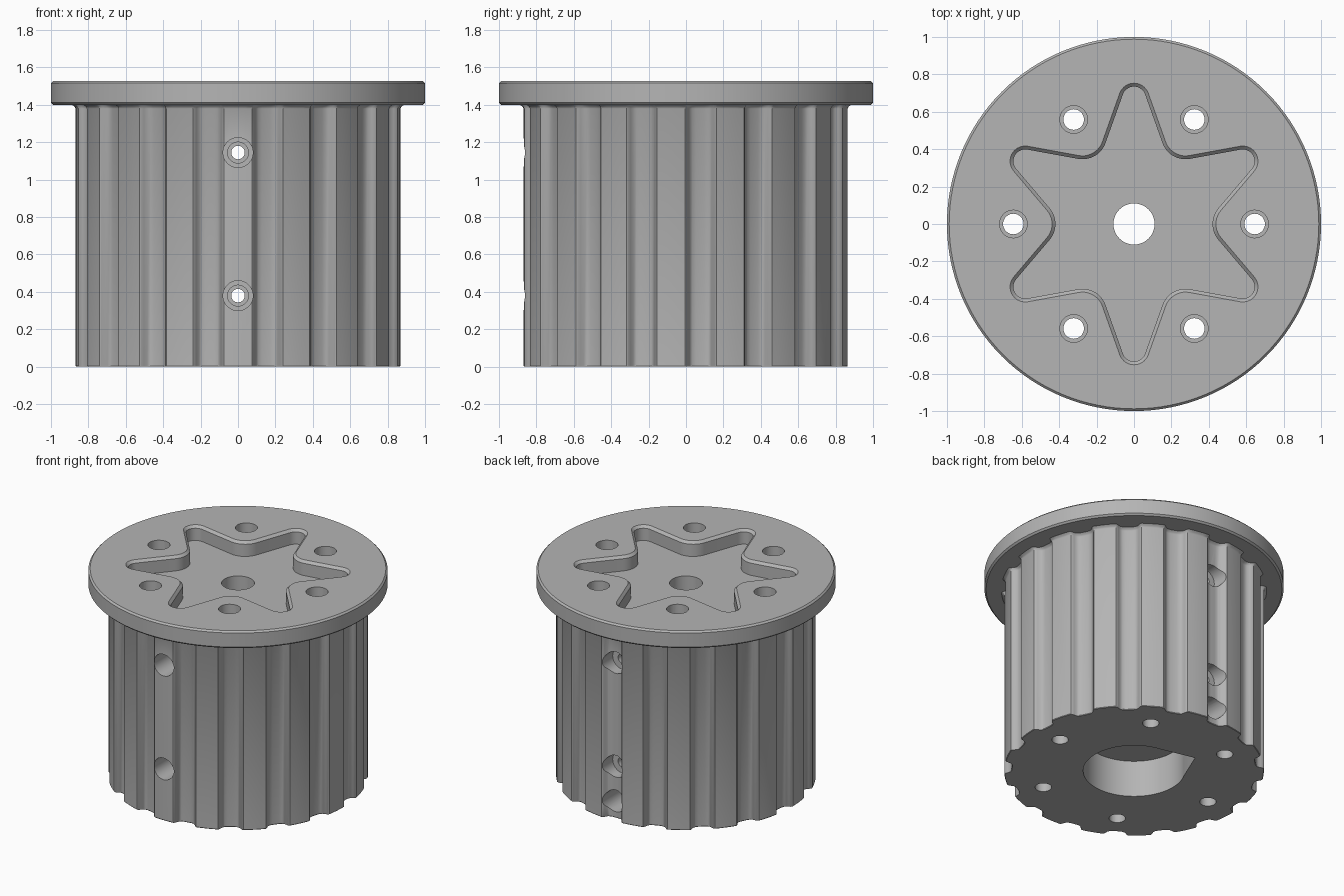
import bpy, bmesh
from math import sin, cos, pi, radians

cube = bpy.data.objects.get("Cube")
if cube:
    bpy.data.objects.remove(cube)

grey = bpy.data.materials.new("plain grey")
grey.use_nodes = True
COLOUR = (0.46, 0.46, 0.46, 1)
grey.diffuse_color = COLOUR
grey.node_tree.nodes["Principled BSDF"].inputs["Base Color"].default_value = COLOUR


def loft(name, rings):
    """Closed solid through rings of (x, y, z) points with equal counts."""
    bm = bmesh.new()
    loops = [[bm.verts.new(p) for p in ring] for ring in rings]
    n = len(loops[0])
    for a, b in zip(loops, loops[1:]):
        for i in range(n):
            j = (i + 1) % n
            bm.faces.new((a[i], a[j], b[j], b[i]))
    bm.faces.new(loops[0][::-1])
    bm.faces.new(loops[-1])
    bmesh.ops.recalc_face_normals(bm, faces=bm.faces)
    mesh = bpy.data.meshes.new(name)
    bm.to_mesh(mesh)
    bm.free()
    mesh.materials.append(grey)
    obj = bpy.data.objects.new(name, mesh)
    bpy.context.collection.objects.link(obj)
    return obj


def circle(r, n):
    return [(r * cos(2 * pi * i / n), r * sin(2 * pi * i / n)) for i in range(n)]


def lift(points, z, scale=1):
    return [(x * scale, y * scale, z) for x, y in points]


def combine(target, tool, operation):
    mod = target.modifiers.new("combine", "BOOLEAN")
    mod.object, mod.operation, mod.solver = tool, operation, "EXACT"
    bpy.context.view_layer.objects.active = target
    bpy.ops.object.modifier_apply(modifier=mod.name)
    bpy.data.objects.remove(tool)


def drill_z(x, y, r, z0, z1, n=32):
    pts = [(x + a, y + b) for a, b in circle(r, n)]
    combine(pulley, loft("cutter", [lift(pts, z0), lift(pts, z1)]), "DIFFERENCE")


def drill_y(z, r, y0, y1):
    rings = [[(a, y, z + b) for a, b in circle(r, 32)] for y in (y0, y1)]
    combine(pulley, loft("cutter", rings), "DIFFERENCE")


# Toothed barrel, flaring slightly where it meets the flange
TEETH, R = 17, 0.868
half = [(0, R), (2.5, R), (5, R), (5.5, R - 0.006), (6, R - 0.02),
        (6.6, R - 0.036), (7.6, R - 0.046), (9, R - 0.05)]
tooth = [(-a, r) for a, r in half[:0:-1]] + half
outline = []
for t in range(TEETH):
    for a, r in tooth:
        ang = radians(a - 90 + 360 * t / TEETH)
        outline.append((r * cos(ang), r * sin(ang)))
pulley = loft("pulley", [lift(outline, 0, 0.996), lift(outline, 0.004),
                         lift(outline, 1.38), lift(outline, 1.39, 1.006),
                         lift(outline, 1.4, 1.022), lift(outline, 1.45, 1.022)])

# Flange disc with chamfered rims
disc = circle(1, 128)
flange = loft("flange", [lift(disc, 1.4, 0.988), lift(disc, 1.412),
                         lift(disc, 1.516), lift(disc, 1.528, 0.988)])
combine(pulley, flange, "UNION")


# Star pocket with a chamfered edge
def star(grow):
    pts = []

    def arc(dist, turn, r, a0, a1, steps=10):
        for i in range(steps + 1):
            a = radians(a0 + (a1 - a0) * i / steps + turn)
            c = radians(turn + 90)
            pts.append((dist * cos(c) + r * cos(a), dist * sin(c) + r * sin(a)))

    for k in range(6):
        arc(0.672, 60 * k, 0.063 + grow, 20, 160)
        arc(0.551, 60 * k + 30, 0.131 - grow, 310, 230)
    return pts


pocket = loft("cutter", [lift(star(0), 1.42), lift(star(0), 1.51),
                         lift(star(0.018), 1.528), lift(star(0.018), 1.6)])
combine(pulley, pocket, "DIFFERENCE")

# Shaft hole and wide lower bore with one pointed corner
drill_z(0, 0, 0.11, -0.1, 1.6, 48)
drill_z(0, 0, 0.34, -0.1, 0.27, 64)
corner = [(d * cos(radians(a)), d * sin(radians(a)))
          for d, a in ((0.338, 79), (0.443, 117), (0.338, 155), (0.1, 117))]
combine(pulley, loft("cutter", [lift(corner, -0.1), lift(corner, 0.269)]), "DIFFERENCE")

# Six counterbored bolt holes
for k in range(6):
    x, y = 0.645 * cos(k * pi / 3), 0.645 * sin(k * pi / 3)
    drill_z(x, y, 0.055, -0.1, 1.6)
    drill_z(x, y, 0.074, 1.3, 1.6)

# Two stepped cross holes through the barrel, and a set screw hole at the back
for z in (0.38, 1.145):
    drill_y(z, 0.036, -1, 1)
    drill_y(z, 0.056, -1, -0.3)
    drill_y(z, 0.08, -1, -0.68)
    drill_y(z, 0.08, 0.74, 1)
drill_y(0.125, 0.056, 0.2, 1)
drill_y(0.125, 0.08, 0.6, 1)

bpy.ops.object.select_all(action="DESELECT")
pulley.select_set(True)
bpy.context.view_layer.objects.active = pulley
bpy.ops.object.shade_smooth_by_angle(angle=radians(30))
